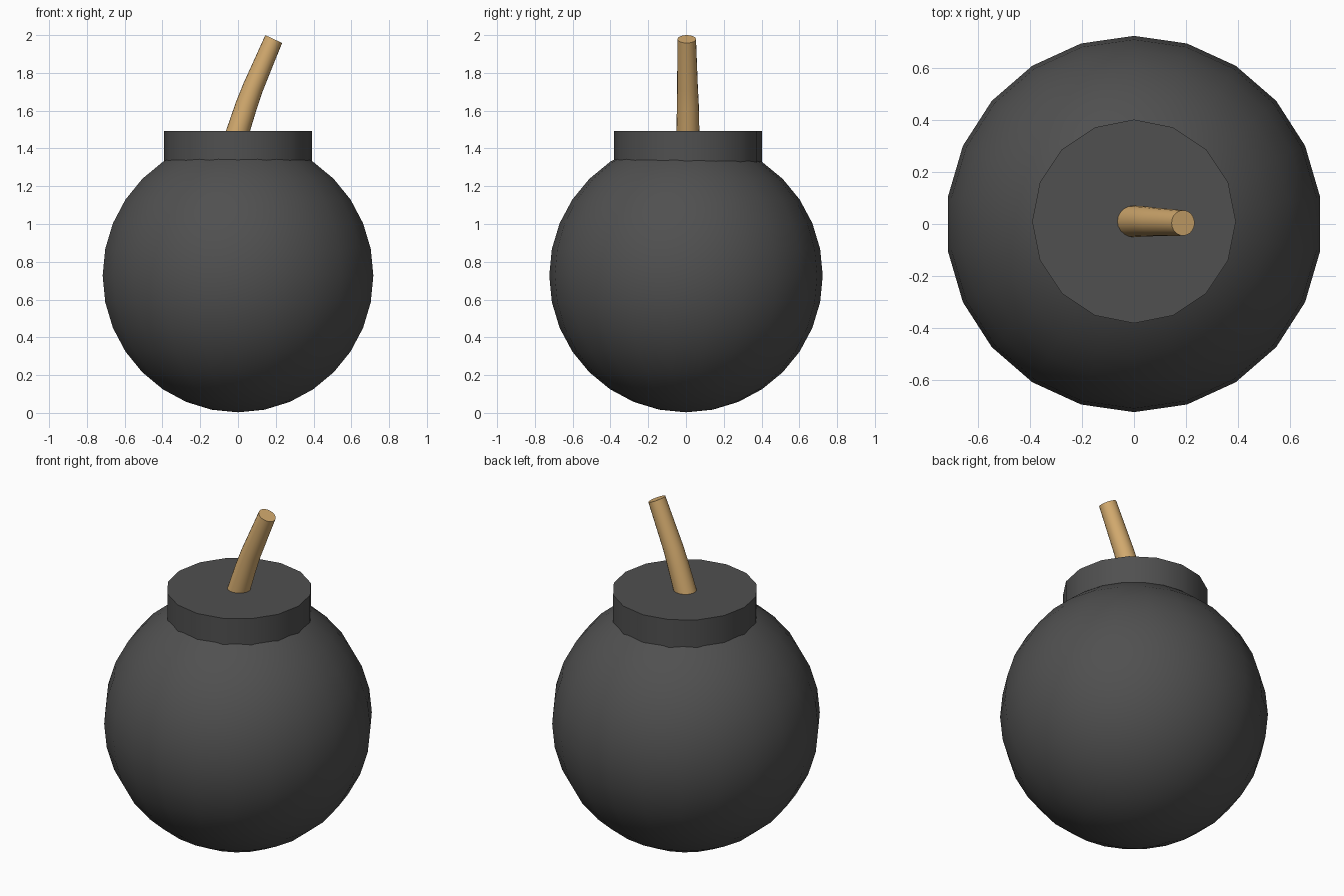
import bpy, bmesh, math
from mathutils import Vector

if "Cube" in bpy.data.objects:
    bpy.data.objects.remove(bpy.data.objects["Cube"])


def material(name, rgb):
    m = bpy.data.materials.new(name)
    m.diffuse_color = (*rgb, 1)
    m.use_nodes = True
    m.node_tree.nodes["Principled BSDF"].inputs["Base Color"].default_value = m.diffuse_color
    return m


def loft(name, rings, segs, mat, tips=None):
    """Skin rings of (centre, radius, tilt about y); close with tip points or flat caps."""
    bm = bmesh.new()
    loops = []
    for c, r, tilt in rings:
        loop = []
        for i in range(segs):
            a = math.tau * i / segs
            x, y = -r * math.sin(a), r * math.cos(a)
            loop.append(bm.verts.new(Vector(c) + Vector(
                (x * math.cos(tilt), y, -x * math.sin(tilt)))))
        loops.append(loop)
    for lo, hi in zip(loops, loops[1:]):
        for i in range(segs):
            j = (i + 1) % segs
            bm.faces.new((lo[i], lo[j], hi[j], hi[i]))
    if tips:
        for loop, tip in zip((loops[0], loops[-1]), tips):
            v = bm.verts.new(tip)
            for i in range(segs):
                bm.faces.new((loop[i], loop[(i + 1) % segs], v))
    else:
        bm.faces.new(loops[0])
        bm.faces.new(loops[-1])
    bmesh.ops.recalc_face_normals(bm, faces=bm.faces)
    me = bpy.data.meshes.new(name)
    bm.to_mesh(me)
    bm.free()
    me.materials.append(mat)
    ob = bpy.data.objects.new(name, me)
    bpy.context.collection.objects.link(ob)
    bpy.ops.object.select_all(action='DESELECT')
    ob.select_set(True)
    bpy.context.view_layer.objects.active = ob
    bpy.ops.object.shade_smooth_by_angle(angle=math.radians(35))


iron = material("dark iron", (0.08, 0.08, 0.08))
rope = material("tan rope", (0.66, 0.41, 0.16))

# Round body
R, Z = 0.724, 0.727
rings = []
for k in range(1, 16):
    a = math.pi * k / 16
    rings.append(((0, 0, Z - R * math.cos(a)), R * math.sin(a), 0))
loft("body", rings, 22, iron, ((0, 0, Z - R), (0, 0, Z + R)))

# Collar sunk slightly into the body
loft("collar", [((0, 0.01, 1.32), 0.392, 0), ((0, 0.01, 1.493), 0.392, 0)], 16, iron)

# Bent, tapering fuse
loft("fuse", [((-0.02, 0.01, 1.43), 0.062, 0.30),
              ((0.045, 0.01, 1.63), 0.058, 0.33),
              ((0.079, 0.008, 1.722), 0.055, 0.39),
              ((0.189, 0.004, 1.979), 0.049, 0.44)], 20, rope)
